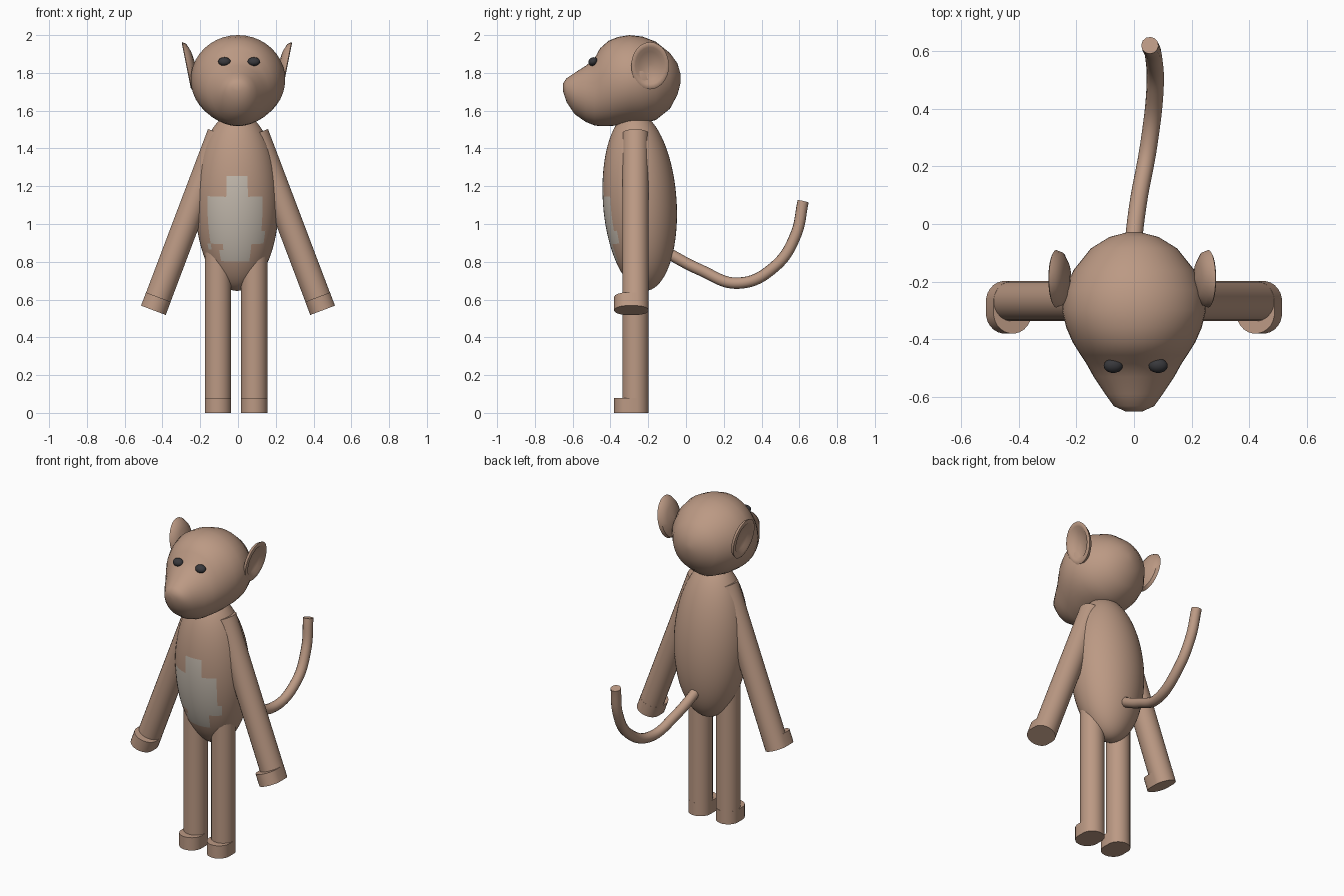
import bpy, bmesh
from math import sin, cos, pi, radians
from mathutils import Vector, Matrix

if "Cube" in bpy.data.objects:
    bpy.data.objects.remove(bpy.data.objects["Cube"])


def material(name, rgb):
    m = bpy.data.materials.new(name)
    m.diffuse_color = (*rgb, 1)
    m.use_nodes = True
    m.node_tree.nodes["Principled BSDF"].inputs["Base Color"].default_value = m.diffuse_color
    return m


FUR = material("fur", (0.50, 0.32, 0.23))
PALE = material("pale_belly", (0.56, 0.50, 0.43))
DARK = material("dark_eye", (0.04, 0.04, 0.045))


def finish(name, bm, mat=FUR, angle=40):
    bmesh.ops.recalc_face_normals(bm, faces=bm.faces)
    me = bpy.data.meshes.new(name)
    bm.to_mesh(me)
    bm.free()
    ob = bpy.data.objects.new(name, me)
    bpy.context.collection.objects.link(ob)
    me.materials.append(mat)
    bpy.ops.object.select_all(action='DESELECT')
    ob.select_set(True)
    bpy.context.view_layer.objects.active = ob
    bpy.ops.object.shade_smooth_by_angle(angle=radians(angle))
    return ob


def loft(name, rings, mat=FUR, angle=40):
    """Skin a list of point rings and close both ends."""
    bm = bmesh.new()
    vs = [[bm.verts.new(p) for p in ring] for ring in rings]
    n = len(vs[0])
    for a, b in zip(vs, vs[1:]):
        for i in range(n):
            j = (i + 1) % n
            bm.faces.new((a[i], a[j], b[j], b[i]))
    bm.faces.new(vs[0])
    bm.faces.new(vs[-1])
    return finish(name, bm, mat, angle)


def limb(name, p0, p1, r, stretch=0.0, n=24):
    """Round bar; stretch pushes the front half forward (paw shape)."""
    p0, p1 = Vector(p0), Vector(p1)
    side = Vector((0, 1, 0)).cross((p1 - p0).normalized())

    def ring(c):
        pts = []
        for i in range(n):
            a = 2 * pi * (i + 0.5) / n
            y = sin(a) * r - (stretch if sin(a) < 0 else 0)
            pts.append(c + side * cos(a) * r + Vector((0, y, 0)))
        return pts
    return loft(name, [ring(p0), ring(p1)])


def ellipsoid(name, loc, radii, mat, tilt=0.0, seg=48, rings=40):
    bm = bmesh.new()
    bmesh.ops.create_uvsphere(bm, u_segments=seg, v_segments=rings, radius=1)
    bm.transform(Matrix.Translation(loc) @ Matrix.Rotation(tilt, 4, 'X')
                 @ Matrix.Diagonal((*radii, 1)))
    return finish(name, bm, mat, 60)


# Body with stepped pale belly patch
body = ellipsoid("body", (-0.005, -0.245, 1.12), (0.222, 0.195, 0.475), FUR, 0.07)
body.data.materials.append(PALE)
for f in body.data.polygons:
    c = f.center
    x = abs(c.x + 0.01)
    if c.y < -0.25 and ((x < 0.145 and 0.88 < c.z < 1.14)
                        or (x < 0.062 and 1.0 < c.z < 1.27)
                        or (x < 0.08 and 0.79 < c.z < 1.0)):
        f.material_index = 1

# Head and muzzle: y, half width, top z, bottom z
head = [(-0.028, 0.02, 1.79, 1.75), (-0.045, 0.085, 1.85, 1.685),
        (-0.085, 0.15, 1.905, 1.61), (-0.16, 0.21, 1.965, 1.55),
        (-0.23, 0.24, 1.992, 1.535), (-0.30, 0.25, 2.0, 1.53),
        (-0.36, 0.235, 1.99, 1.522), (-0.41, 0.213, 1.97, 1.518),
        (-0.455, 0.185, 1.93, 1.518), (-0.485, 0.165, 1.875, 1.522),
        (-0.53, 0.14, 1.838, 1.54), (-0.59, 0.10, 1.80, 1.582),
        (-0.632, 0.07, 1.772, 1.645), (-0.65, 0.03, 1.745, 1.70)]
loft("head", [[(w * cos(2 * pi * i / 40), y,
                (t + b) / 2 + (t - b) / 2 * sin(2 * pi * i / 40))
               for i in range(40)] for y, w, t, b in head], FUR, 70)

# Dished ears: relative radius, outward offset
ear = [(0.05, -0.035), (0.6, -0.025), (0.92, -0.008), (1.0, 0.012),
       (0.93, 0.016), (0.78, 0.014), (0.6, -0.004), (0.05, -0.012)]
for s, label in ((-1, "left"), (1, "right")):
    rings = []
    for r, h in ear:
        ring = []
        for i in range(28):
            a = 2 * pi * i / 28
            dz = 0.125 * r * sin(a)
            ring.append((s * (0.252 + h + 0.2 * dz) - 0.006,
                         -0.19 + 0.1 * r * cos(a), 1.838 + dz))
        rings.append(ring)
    loft(label + "_ear", rings)

    # Eyes
    ellipsoid(label + "_eye", (s * 0.078 + 0.006, -0.492, 1.86),
              (0.033, 0.026, 0.022), DARK, 0.5, 20, 12)

    # Arms and hands
    tip = Vector((s * 0.448, -0.268, 0.543))
    up = Vector((-s * 0.354, 0, 0.935))
    limb(label + "_arm", tip + up * 0.07, tip + up, 0.07)
    limb(label + "_hand", tip, tip + up * 0.075, 0.0705, 0.042)

    # Legs and feet
    lx = s * 0.096 - 0.01
    limb(label + "_leg", (lx, -0.268, 0.07), (lx, -0.268, 0.86), 0.07)
    limb(label + "_foot", (lx, -0.268, 0), (lx, -0.268, 0.08), 0.0705, 0.042)

# Curved tail
path = [(-0.01, -0.13, 0.865), (0.015, 0.075, 0.757), (0.052, 0.28, 0.687),
        (0.073, 0.47, 0.775), (0.068, 0.58, 0.94), (0.055, 0.62, 1.12)]
cu = bpy.data.curves.new("tail", 'CURVE')
cu.dimensions = '3D'
cu.bevel_depth = 0.03
cu.bevel_resolution = 4
cu.use_fill_caps = True
sp = cu.splines.new('BEZIER')
sp.bezier_points.add(len(path) - 1)
for bp, p in zip(sp.bezier_points, path):
    bp.co = p
    bp.handle_left_type = bp.handle_right_type = 'AUTO'
tail = bpy.data.objects.new("tail", cu)
bpy.context.collection.objects.link(tail)
cu.materials.append(FUR)
bpy.ops.object.select_all(action='DESELECT')
tail.select_set(True)
bpy.context.view_layer.objects.active = tail
bpy.ops.object.convert(target='MESH')
bpy.ops.object.shade_smooth_by_angle(angle=radians(40))
